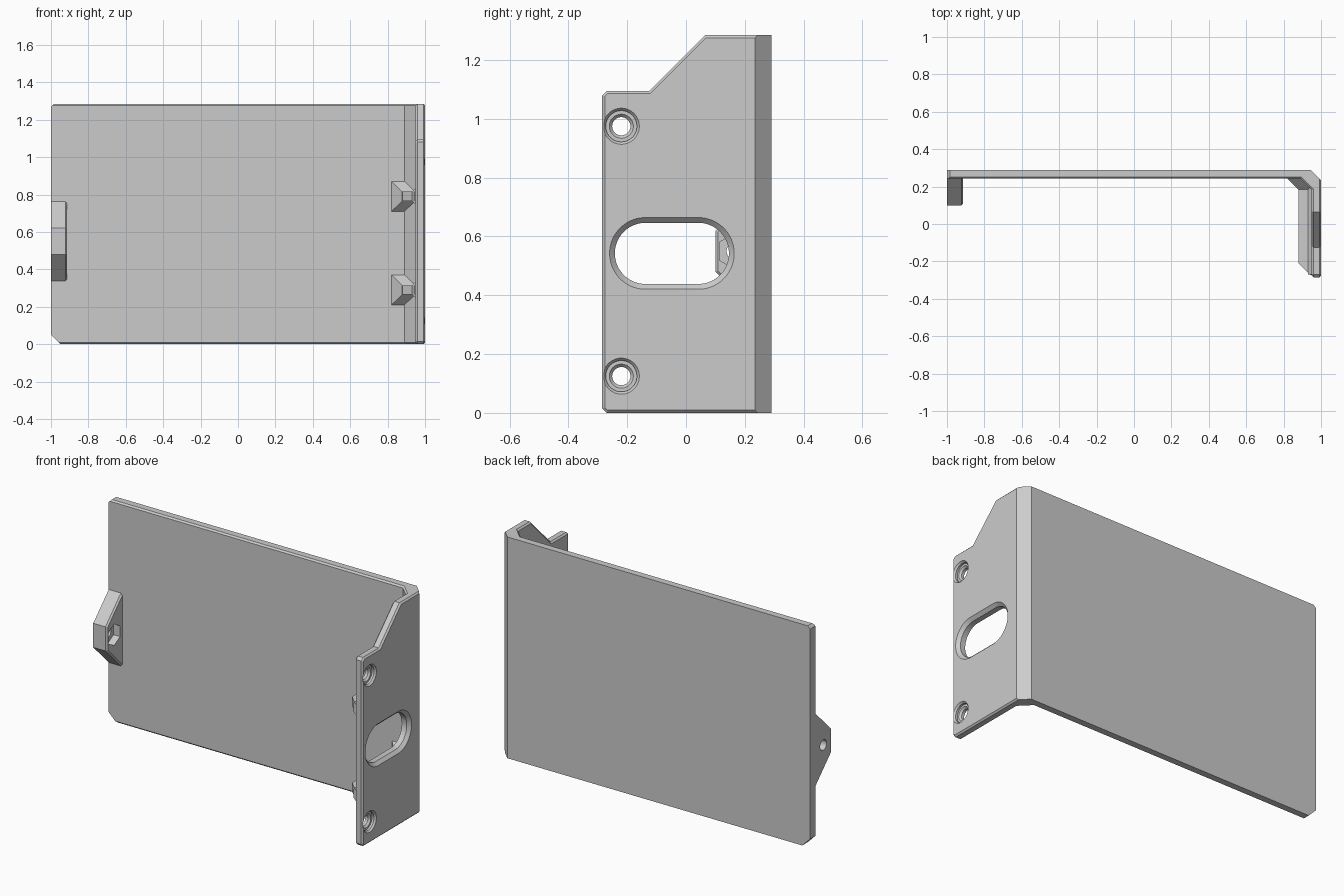
import bpy, bmesh, math
from mathutils import Vector

if "Cube" in bpy.data.objects:
    bpy.data.objects.remove(bpy.data.objects["Cube"])

grey = bpy.data.materials.new("plain_grey")
grey.use_nodes = True
grey.diffuse_color = (0.6, 0.6, 0.6, 1)
grey.node_tree.nodes["Principled BSDF"].inputs["Base Color"].default_value = (0.6, 0.6, 0.6, 1)

BACK, INNER, TOP = 0.29, 0.242, 1.285


def loft(name, rings):
    """Closed solid through rings that have equal point counts."""
    bm = bmesh.new()
    loops = [[bm.verts.new(p) for p in ring] for ring in rings]
    n = len(loops[0])
    for a, b in zip(loops, loops[1:]):
        for i in range(n):
            j = (i + 1) % n
            bm.faces.new((a[i], a[j], b[j], b[i]))
    bm.faces.new(loops[0])
    bm.faces.new(loops[-1])
    bmesh.ops.recalc_face_normals(bm, faces=bm.faces)
    mesh = bpy.data.meshes.new(name)
    bm.to_mesh(mesh)
    bm.free()
    mesh.materials.append(grey)
    obj = bpy.data.objects.new(name, mesh)
    bpy.context.collection.objects.link(obj)
    return obj


def along_x(name, outline, x0, x1):
    return loft(name, [[(x, y, z) for y, z in outline] for x in (x0, x1)])


def along_y(name, outline, y0, y1):
    return loft(name, [[(x, y, z) for x, z in outline] for y in (y0, y1)])


def along_z(name, outline, z0, z1):
    return loft(name, [[(x, y, z) for x, y in outline] for z in (z0, z1)])


def activate(obj):
    bpy.ops.object.select_all(action='DESELECT')
    obj.select_set(True)
    bpy.context.view_layer.objects.active = obj


def cut(obj, cutter):
    cutter.hide_render = True
    mod = obj.modifiers.new("cut", 'BOOLEAN')
    mod.operation, mod.solver, mod.object = 'DIFFERENCE', 'EXACT', cutter
    activate(obj)
    bpy.ops.object.modifier_apply(modifier=mod.name)
    bpy.data.objects.remove(cutter)


def chamfer(obj, width, rule):
    """Bevel the sharp edges whose two end points pass the rule."""
    bm = bmesh.new()
    bm.from_mesh(obj.data)
    bmesh.ops.dissolve_limit(bm, angle_limit=0.01, verts=bm.verts, edges=bm.edges)
    edges = [e for e in bm.edges if e.is_manifold and e.calc_face_angle(0) > 0.9
             and e.calc_face_angle_signed(0) > 0 and rule(e.verts[0].co, e.verts[1].co)]
    bmesh.ops.bevel(bm, geom=edges, offset=width, segments=1, affect='EDGES')
    bm.to_mesh(obj.data)
    bm.free()


def circle(radius, x, y, z, sides=40, half_slot=0.0):
    """Ring facing x, stretched along y into a slot when half_slot is set."""
    pts = []
    for i in range(sides):
        a = 2 * math.pi * (i + 0.5) / sides
        shift = math.copysign(half_slot, math.cos(a))
        pts.append((x, y + shift + radius * math.cos(a), z + radius * math.sin(a)))
    return pts


# Angled sheet: back panel and side flange in one bent section
body = along_z("bent_panel", [
    (-1, BACK), (0.945, BACK), (1, 0.235), (1, -0.285), (0.95, -0.285),
    (0.95, 0.182), (0.89, INNER), (-1, INNER)], 0, TOP)

# Sloped flange top and clipped corners
cut(body, along_x("flange_top_cut", [
    (-0.4, 1.4), (-0.4, 0.965), (-0.27, 1.095), (-0.125, 1.095), (0.18, 1.4)], 0.8, 1.1))
cut(body, along_x("flange_corner_cut", [(-0.4, -0.1), (-0.17, -0.1), (-0.4, 0.13)], 0.8, 1.1))
cut(body, along_y("panel_low_cut", [(-0.85, -0.1), (-1.1, 0.15), (-1.1, -0.1)], 0.1, 0.4))
cut(body, along_y("panel_top_cut", [(-1.1, 1.17), (-0.87, 1.4), (-1.1, 1.4)], 0.1, 0.4))
chamfer(body, 0.009, lambda a, b: max(a.y, b.y) < INNER + 0.001 and min(a.x, b.x) > -0.999)

# Chamfered slot in the flange
slot = [(0.125, 1.003), (0.104, 0.982), (0.104, 0.9)]
cut(body, loft("slot_cut", [circle(r, x, -0.048, 0.5425, 64, 0.09) for r, x in slot]))

# Stepped screw holes
screw = [(0.064, 1.003), (0.053, 0.99), (0.053, 0.978), (0.041, 0.978), (0.031, 0.967), (0.031, 0.9)]
for z in (0.125, 0.975):
    cut(body, loft("screw_cut", [circle(r, x, -0.22, z) for r, x in screw]))

# Stiffening ribs inside the bend, with flared feet on both sheets
for name, z in (("lower", 0.29), ("upper", 0.79)):
    along_z(name + "_rib", [(0.965, -0.274), (0.945, -0.274), (0.88, -0.21),
                            (0.88, 0.26), (0.965, 0.26)], z - 0.025, z + 0.025)
    loft(name + "_rib_panel_foot", [
        [(x, y, z - h), (0.96, y, z - h), (0.96, y, z + h), (x, y, z + h)]
        for x, y, h in ((0.82, INNER + 0.001, 0.081), (0.877, 0.185, 0.025))])
    loft(name + "_rib_flange_foot", [
        [(x, -0.27, z - h), (x, 0.25, z - h), (x, 0.25, z + h), (x, -0.27, z + h)]
        for x, h in ((0.951, 0.045), (0.931, 0.025))])

# Mounting lug with a screw hole and a hexagonal nut pocket
lug = along_x("mounting_lug", [(0.245, 0.335), (0.1, 0.48), (0.1, 0.62), (0.245, 0.765)], -1, -0.913)
chamfer(lug, 0.009, lambda a, b: min(a.x, b.x) > -0.92 and min(a.y, b.y) < 0.24)
cut(lug, loft("lug_hole_cut", [circle(0.03, x, 0.168, 0.55) for x in (-1.1, -0.8)]))
cut(lug, loft("nut_pocket_cut", [circle(0.062, x, 0.168, 0.55, 6) for x in (-0.955, -0.8)]))

# Smooth the round walls only
for obj in (body, lug):
    activate(obj)
    bpy.ops.object.shade_smooth_by_angle(angle=math.radians(25))
